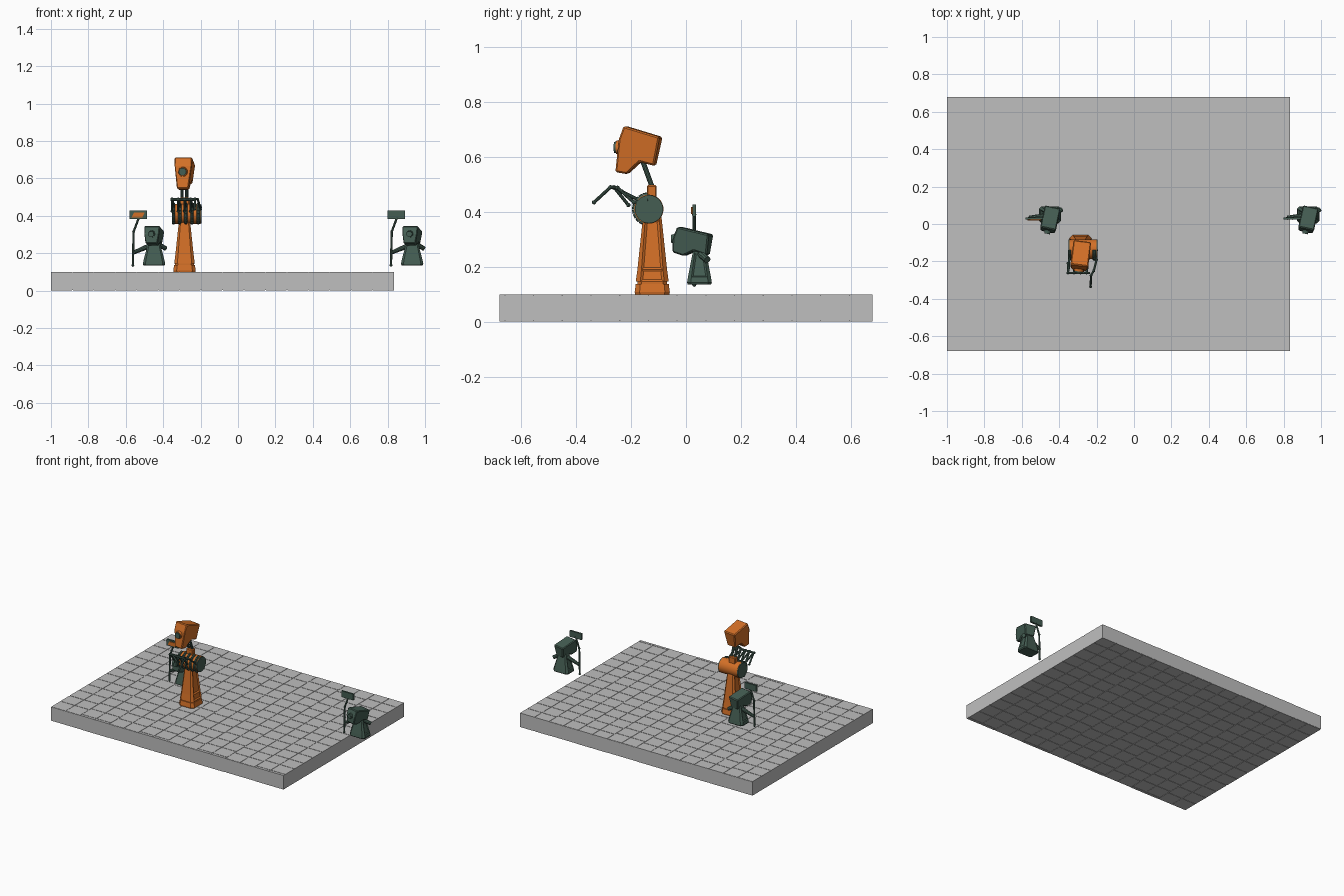
import bpy, bmesh, math
from mathutils import Vector, Matrix

if "Cube" in bpy.data.objects:
    bpy.data.objects.remove(bpy.data.objects["Cube"])


def material(name, rgb):
    m = bpy.data.materials.new(name)
    m.use_nodes = True
    m.diffuse_color = (*rgb, 1)
    m.node_tree.nodes["Principled BSDF"].inputs["Base Color"].default_value = (*rgb, 1)
    return m


ORANGE = material("orange paint", (0.65, 0.16, 0.02))
GREEN = material("dark green metal", (0.058, 0.11, 0.085))
GREY = material("grey stone", (0.52, 0.52, 0.52))


def finish(bm, name, mat, bevel=0.0, smooth=False):
    bmesh.ops.recalc_face_normals(bm, faces=bm.faces)
    mesh = bpy.data.meshes.new(name)
    bm.to_mesh(mesh)
    bm.free()
    mesh.materials.append(mat)
    obj = bpy.data.objects.new(name, mesh)
    bpy.context.collection.objects.link(obj)
    if bevel:
        mod = obj.modifiers.new("edge bevel", "BEVEL")
        mod.width, mod.segments = bevel, 1
    if smooth:
        bpy.ops.object.select_all(action="DESELECT")
        obj.select_set(True)
        bpy.context.view_layer.objects.active = obj
        bpy.ops.object.shade_smooth_by_angle()
    return obj


def add_box(bm, lo, hi):
    lo, hi = Vector(lo), Vector(hi)
    m = Matrix.Translation((lo + hi) / 2) @ Matrix.Diagonal((*(hi - lo), 1))
    bmesh.ops.create_cube(bm, size=1, matrix=m)


def box(name, lo, hi, mat, bevel=0.0):
    bm = bmesh.new()
    add_box(bm, lo, hi)
    return finish(bm, name, mat, bevel)


def add_bar(bm, a, b, r, r2=None, sides=10):
    a, b = Vector(a), Vector(b)
    m = Matrix.Translation((a + b) / 2) @ (b - a).to_track_quat("Z", "Y").to_matrix().to_4x4()
    bmesh.ops.create_cone(bm, cap_ends=True, segments=sides, radius1=r,
                          radius2=r if r2 is None else r2, depth=(b - a).length, matrix=m)


def bar(name, a, b, r, mat, r2=None, sides=10):
    bm = bmesh.new()
    add_bar(bm, a, b, r, r2, sides)
    return finish(bm, name, mat, smooth=True)


def chain(name, points, r, mat):
    """Jointed limb: bars with slightly wider knuckles."""
    bm = bmesh.new()
    for a, b in zip(points, points[1:]):
        add_bar(bm, a, b, r)
    for p in points:
        bmesh.ops.create_uvsphere(bm, u_segments=8, v_segments=6, radius=r * 1.3,
                                  matrix=Matrix.Translation(p))
    return finish(bm, name, mat, smooth=True)


def tower(name, cx, cy, levels, mat, panel=0.0):
    """Chamfered rectangular loft; levels are (z, half x, half y)."""
    bm = bmesh.new()
    rings = []
    for z, hx, hy in levels:
        c = 0.3 * min(hx, hy)
        outline = [(hx, -hy + c), (hx, hy - c), (hx - c, hy), (-hx + c, hy),
                   (-hx, hy - c), (-hx, -hy + c), (-hx + c, -hy), (hx - c, -hy)]
        rings.append([bm.verts.new((cx + x, cy + y, z)) for x, y in outline])
    sides = []
    for low, high in zip(rings, rings[1:]):
        for i in range(8):
            j = (i + 1) % 8
            sides.append(bm.faces.new((low[i], low[j], high[j], high[i])))
    bm.faces.new(rings[0][::-1])
    bm.faces.new(rings[-1])
    bmesh.ops.recalc_face_normals(bm, faces=bm.faces)
    # recessed panels on the two flanks
    if panel:
        flanks = [f for f in sides if abs(f.normal.x) > 0.9 and f.calc_area() > panel * panel * 25]
        bmesh.ops.inset_individual(bm, faces=flanks, thickness=panel, depth=-panel * 0.5)
    return finish(bm, name, mat)


def head(name, cx, half_top, half_low, profile, eye_z, eye_y, eye_r, yaw, mat):
    """Side profile extruded sideways, narrower at the jaw, with a round eye."""
    ys, zs = [p[0] for p in profile], [p[1] for p in profile]
    mid = Vector((cx, (min(ys) + max(ys)) / 2, 0))
    turn = Matrix.Translation(mid) @ Matrix.Rotation(yaw, 4, "Z") @ Matrix.Translation(-mid)
    bm = bmesh.new()
    flanks = []
    for s in (-1, 1):
        ring = []
        for y, z in profile:
            t = (z - min(zs)) / (max(zs) - min(zs))
            half = half_low + (half_top - half_low) * min(1, t * 1.6)
            ring.append(bm.verts.new((cx + s * half, y, z)))
        flanks.append(ring)
        bm.faces.new(ring)
    n = len(profile)
    for i in range(n):
        j = (i + 1) % n
        bm.faces.new((flanks[0][i], flanks[0][j], flanks[1][j], flanks[1][i]))
    skull = finish(bm, name, mat, bevel=half_top * 0.12)
    skull.data.transform(turn)
    for part, r, out, colour in (("eye_rim", eye_r * 1.2, 0.004, mat), ("eye_lens", eye_r, 0.012, GREEN)):
        eye = bar(name + "_" + part, (cx, eye_y + 0.03, eye_z), (cx, eye_y - out, eye_z), r, colour, r * 0.85, 20)
        eye.data.transform(turn)


# Stone floor with shallow staggered tiles on top and underneath
X0, X1, Y = -1.0, 0.835, 0.68
box("floor_slab", (X0, -Y, 0.002), (X1, Y, 0.098), GREY)
bm = bmesh.new()
cols, rows, gap = 16, 13, 0.002
w, d = (X1 - X0) / cols, 2 * Y / rows
for i in range(cols):
    shift = 0.02 * (i // 2 % 2)
    for j in range(-1, rows):
        y0 = max(-Y, -Y + j * d + shift + gap)
        y1 = min(Y, -Y + (j + 1) * d + shift - gap)
        if y1 - y0 < 0.005:
            continue
        for z in (0, 0.098):
            add_box(bm, (X0 + i * w + gap * (i > 0), y0, z),
                    (X0 + (i + 1) * w - gap * (i < cols - 1), y1, z + 0.002))
finish(bm, "floor_tiles", GREY)

# Large machine: foot, tapered body, shoulder drum
CX, CY = -0.286, -0.123
tower("large_foot", CX, CY, [(0.1, 0.058, 0.062), (0.108, 0.06, 0.064), (0.138, 0.055, 0.06)], ORANGE)
tower("large_waist_groove", CX, CY, [(0.137, 0.05, 0.054), (0.148, 0.05, 0.054)], ORANGE)
tower("large_body", CX, CY, [(0.146, 0.055, 0.06), (0.19, 0.049, 0.054), (0.37, 0.03, 0.035),
                             (0.40, 0.028, 0.03)], ORANGE, panel=0.012)
DY, DZ, DR = -0.135, 0.41, 0.053
bar("shoulder_drum", (-0.345, DY, DZ), (-0.2, DY, DZ), DR, ORANGE, sides=32)
for x, s in ((-0.345, -1), (-0.2, 1)):
    bar("drum_cap", (x, DY, DZ), (x + s * 0.006, DY, DZ), DR * 0.97, GREEN, sides=32)

# Green ribs wrapped around the front of the drum
bm = bmesh.new()
rib_x = [-0.345 + 0.033 * i for i in range(5)]
for x in rib_x:
    arc = [math.radians(95 + 17 * k) for k in range(10)]
    pts = [(x, DY + DR * math.cos(a), DZ + DR * math.sin(a)) for a in arc]
    for a, b in zip(pts, pts[1:]):
        add_bar(bm, a, b, 0.009, sides=8)
finish(bm, "drum_ribs", GREEN, smooth=True)

# Folded fingers and the long reaching arm
for i, x in enumerate(rib_x[:4]):
    chain("finger_%d" % (i + 1), [(x, -0.175, 0.445), (x - 0.004, -0.235, 0.475),
                                  (x - 0.008, -0.262, 0.49), (x - 0.008, -0.21, 0.425)], 0.006, GREEN)
bar("finger_link", (-0.36, -0.262, 0.487), (-0.235, -0.262, 0.487), 0.007, GREEN)
chain("reaching_arm", [(-0.2, -0.14, 0.445), (-0.2, -0.19, 0.435), (-0.215, -0.25, 0.488),
                       (-0.23, -0.275, 0.49), (-0.232, -0.335, 0.435)], 0.006, GREEN)

# Neck and head
box("neck_block", (-0.312, -0.143, 0.44), (-0.26, -0.107, 0.498), ORANGE, 0.005)
for x in (-0.3, -0.274):
    bar("neck_rod", (x, -0.123, 0.49), (x, -0.165, 0.605), 0.009, GREEN)
BIG_HEAD = [(-0.222, 0.713), (-0.09, 0.673), (-0.112, 0.568), (-0.165, 0.582),
            (-0.213, 0.538), (-0.255, 0.545), (-0.24, 0.665)]
head("large_head", CX, 0.048, 0.03, BIG_HEAD, 0.635, -0.25, 0.024, math.radians(-7), ORANGE)

# Two small sign bearers
SMALL_HEAD = [(-0.025, 0.346), (0.093, 0.318), (0.082, 0.242), (0.035, 0.258),
              (-0.005, 0.24), (-0.045, 0.253), (-0.042, 0.302)]
for tag, dx in (("first", 0.0), ("second", 1.38)):
    cx = dx - 0.449
    tower(tag + "_small_body", cx, 0.049, [(0.135, 0.056, 0.042), (0.142, 0.06, 0.045), (0.162, 0.056, 0.042),
                                           (0.25, 0.033, 0.025), (0.275, 0.026, 0.02)], GREEN, panel=0.009)
    head(tag + "_small_head", cx, 0.043, 0.03, SMALL_HEAD, 0.302, -0.042, 0.018, math.radians(-12), GREEN)
    bar(tag + "_right_arm", (cx - 0.022, 0.045, 0.24), (cx - 0.11, 0.035, 0.203), 0.014, GREEN, 0.01)
    bar(tag + "_left_arm", (cx + 0.02, 0.05, 0.25), (cx + 0.062, 0.078, 0.225), 0.013, GREEN)
    staff = [(dx - 0.562, 0.03, 0.135), (dx - 0.558, 0.03, 0.315), (dx - 0.53, 0.03, 0.39)]
    chain(tag + "_staff", staff, 0.006, GREEN)
    box(tag + "_sign", (dx - 0.58, 0.023, 0.383), (dx - 0.487, 0.036, 0.427), GREEN)

# Orange slanted plate on the first sign
bm = bmesh.new()
add_box(bm, (-0.562, 0.018, 0.392), (-0.505, 0.024, 0.418))
for v in bm.verts:
    v.co.x += (v.co.z - 0.405) * 0.5
finish(bm, "sign_plate", ORANGE)
